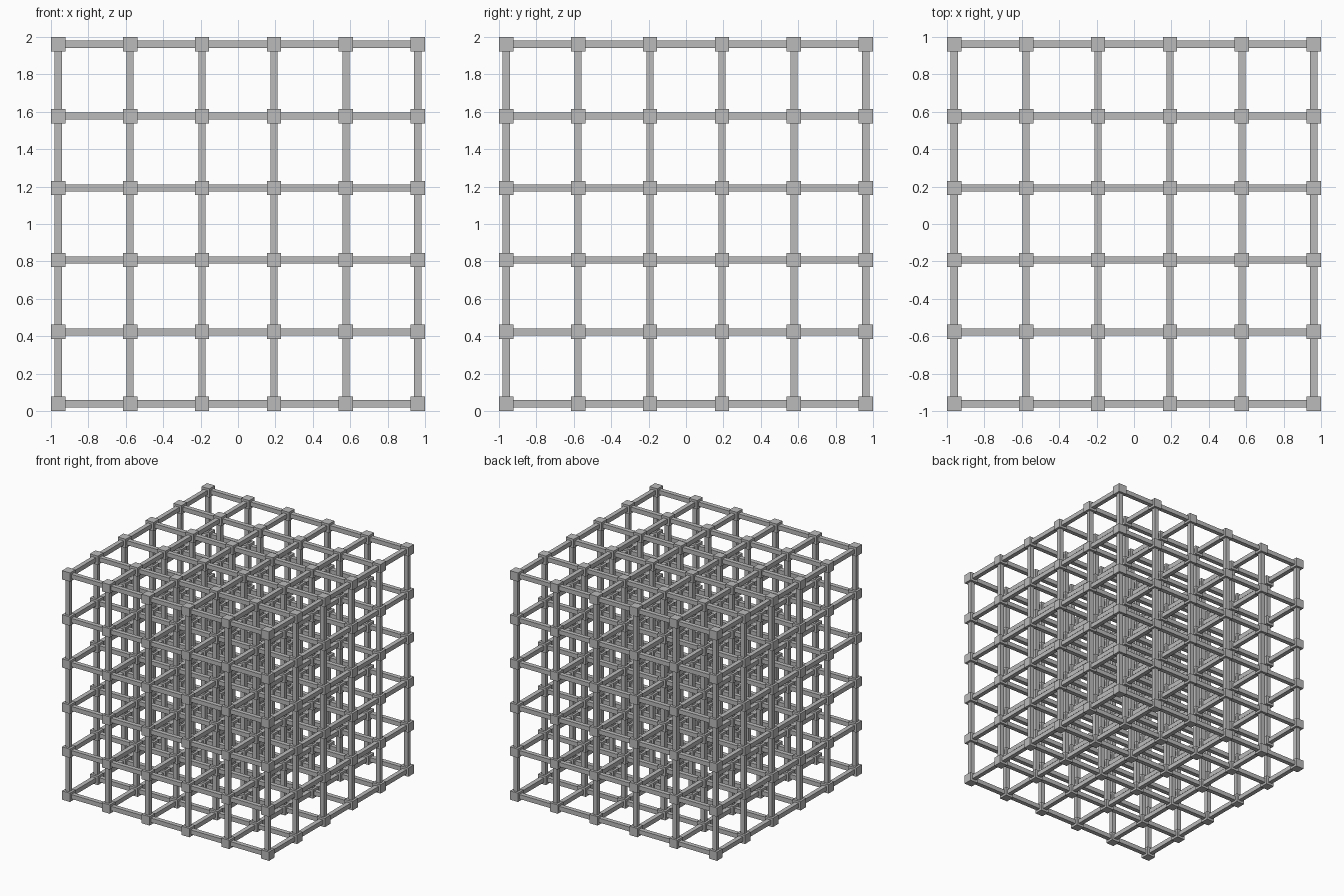
import bpy
from mathutils import Vector

if "Cube" in bpy.data.objects:
    bpy.data.objects.remove(bpy.data.objects["Cube"])

COUNT = 6               # joints along each axis
JOINT = 2 / 26          # joint block edge
PITCH = 5 * JOINT       # distance between joints
BAR = JOINT / 2         # bar thickness
SPAN = PITCH * (COUNT - 1)
CORNER = Vector((-SPAN / 2, -SPAN / 2, JOINT / 2))

grey = bpy.data.materials.new("grey")
grey.use_nodes = True
colour = (0.5, 0.5, 0.5, 1)
grey.diffuse_color = colour
grey.node_tree.nodes["Principled BSDF"].inputs["Base Color"].default_value = colour


def arrayed_box(name, centre, size, axes):
    """Box repeated along the given axes at the lattice pitch."""
    bpy.ops.mesh.primitive_cube_add(size=1, location=centre)
    box = bpy.context.object
    box.name = name
    box.data.name = name
    box.data.transform(box.matrix_world.to_3x3().to_4x4())
    for vertex in box.data.vertices:
        vertex.co = vertex.co * Vector(size)
    box.data.materials.append(grey)
    for axis in axes:
        array = box.modifiers.new("repeat_" + "xyz"[axis], "ARRAY")
        array.count = COUNT
        array.use_relative_offset = False
        array.use_constant_offset = True
        offset = Vector()
        offset[axis] = PITCH
        array.constant_offset_displace = offset


# Joint blocks at every lattice point
arrayed_box("joint_blocks", CORNER, (JOINT, JOINT, JOINT), (0, 1, 2))

# Thin square bars running through the joints in each direction
for axis, name in enumerate(("cross_bars", "depth_bars", "upright_bars")):
    size = Vector((BAR, BAR, BAR))
    size[axis] = SPAN
    centre = CORNER.copy()
    centre[axis] += SPAN / 2
    arrayed_box(name, centre, size, [a for a in range(3) if a != axis])
